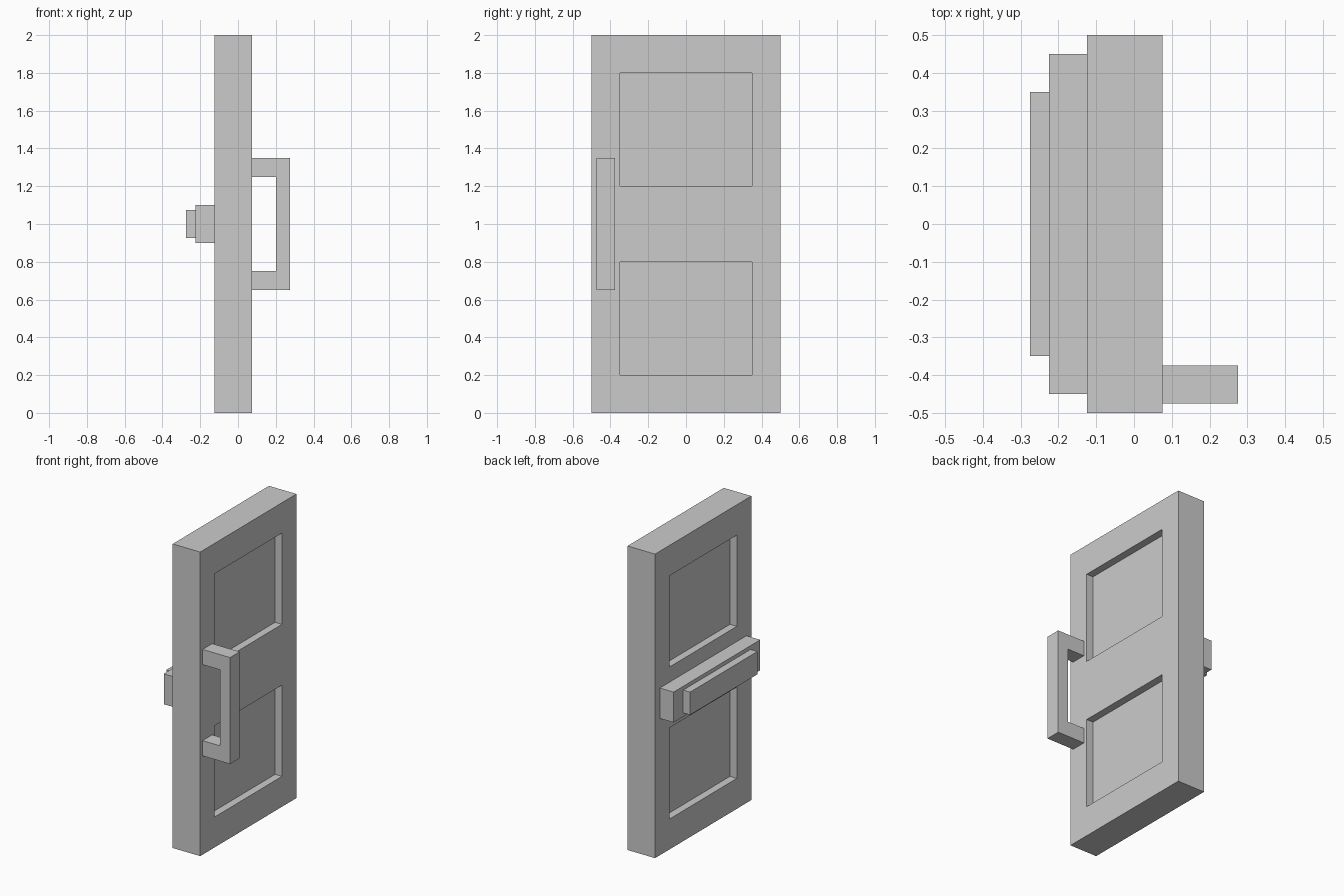
import bpy
import bmesh
from mathutils import Vector

cube = bpy.data.objects.get("Cube")
if cube:
    bpy.data.objects.remove(cube, do_unlink=True)

# Single plain grey for every part
GREY = (0.6, 0.6, 0.6, 1.0)
grey = bpy.data.materials.new("plain grey")
grey.use_nodes = True
grey.diffuse_color = GREY
grey.node_tree.nodes["Principled BSDF"].inputs["Base Color"].default_value = GREY


def finish(name, bm):
    bmesh.ops.recalc_face_normals(bm, faces=bm.faces)
    mesh = bpy.data.meshes.new(name)
    bm.to_mesh(mesh)
    bm.free()
    mesh.materials.append(grey)
    obj = bpy.data.objects.new(name, mesh)
    bpy.context.collection.objects.link(obj)
    return obj


def box(name, x, y, z):
    """Box between (min, max) pairs on each axis."""
    bm = bmesh.new()
    bmesh.ops.create_cube(bm, size=1)
    for v in bm.verts:
        v.co = Vector([lo + (c + 0.5) * (hi - lo) for c, (lo, hi) in zip(v.co, (x, y, z))])
    return finish(name, bm)


# Door slab: sliced into a grid, then the four panel faces pushed inwards
X0, X1, DEPTH = -0.125, 0.075, 0.05
bm = bmesh.new()
bmesh.ops.create_cube(bm, size=1)
for v in bm.verts:
    v.co = Vector(((X0 + X1) / 2 + v.co.x * (X1 - X0), v.co.y, 1 + v.co.z * 2))
cuts = [((0, y, 0), (0, 1, 0)) for y in (-0.35, 0.35)]
cuts += [((0, 0, z), (0, 0, 1)) for z in (0.2, 0.8, 1.2, 1.8)]
for co, no in cuts:
    bmesh.ops.bisect_plane(bm, geom=bm.verts[:] + bm.edges[:] + bm.faces[:],
                           plane_co=co, plane_no=no)
bm.normal_update()
panels = []
for f in bm.faces:
    c = f.calc_center_median()
    if abs(f.normal.x) > 0.9 and abs(c.y) < 0.1 and min(abs(c.z - 0.5), abs(c.z - 1.5)) < 0.1:
        panels.append(f)
for f in panels:
    inward = -f.normal * DEPTH
    new = bmesh.ops.extrude_discrete_faces(bm, faces=[f])["faces"]
    bmesh.ops.translate(bm, verts=new[0].verts, vec=inward)
finish("door_slab", bm)

# Pull handle: C-shaped profile extruded along y
profile = [(0.075, 0.65), (0.275, 0.65), (0.275, 1.35), (0.075, 1.35),
           (0.075, 1.25), (0.2, 1.25), (0.2, 0.75), (0.075, 0.75)]
bm = bmesh.new()
face = bm.faces.new([bm.verts.new((x, -0.475, z)) for x, z in profile])
ext = bmesh.ops.extrude_face_region(bm, geom=[face])["geom"]
bmesh.ops.translate(bm, verts=[g for g in ext if isinstance(g, bmesh.types.BMVert)],
                    vec=(0, 0.1, 0))
finish("pull_handle", bm)

# Push bar on the other side: housing and pressing bar
box("push_bar_housing", (-0.225, -0.125), (-0.45, 0.45), (0.9, 1.1))
box("push_bar", (-0.275, -0.225), (-0.35, 0.35), (0.925, 1.075))
